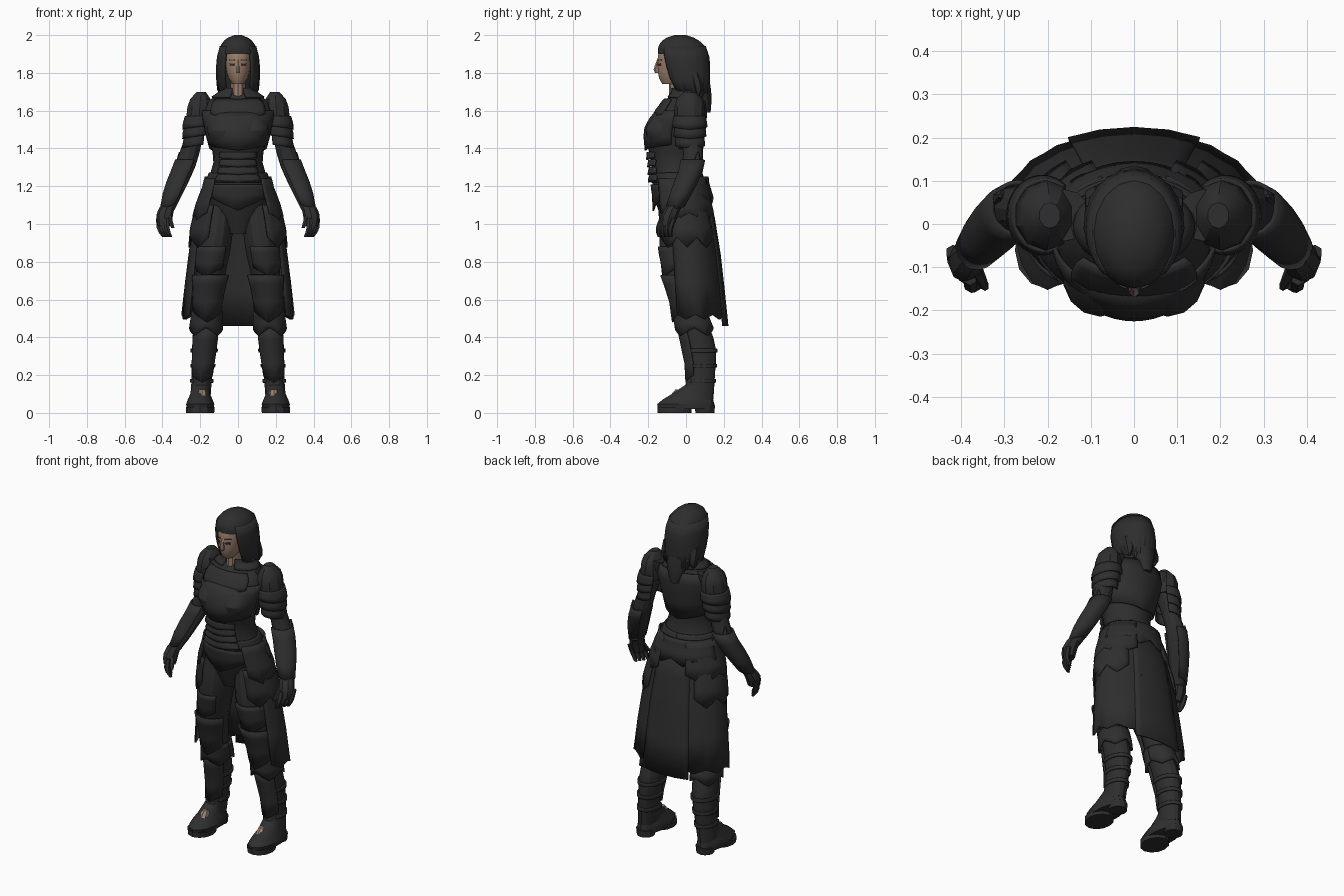
import bpy
import bmesh
import math
from math import radians
from mathutils import Vector

default_cube = bpy.data.objects.get("Cube")
if default_cube:
    bpy.data.objects.remove(default_cube, do_unlink=True)

FRONT, SIDE, BACK = 0, 90, 180


def material(name, *rgb):
    mat = bpy.data.materials.new(name)
    mat.use_nodes = True
    mat.diffuse_color = (*rgb, 1)
    shader = mat.node_tree.nodes["Principled BSDF"]
    shader.inputs["Base Color"].default_value = (*rgb, 1)
    shader.inputs["Roughness"].default_value = 0.8
    return mat


ARMOUR = material("charcoal armour", .028, .028, .028)
CLOTH = material("dark cloth", .027, .027, .028)
SKIN = material("skin", .33, .21, .15)
FEATURE = material("dark brown features", .07, .04, .03)


def centred(*rows):
    # Profile rows (z, y, x radius, y radius) on the middle plane
    return [(z, 0, y, rx, ry) for z, y, rx, ry in rows]


def round_rows(*rows):
    # Profile rows (z, x, y, radius) with circular sections
    return [(z, x, y, r, r) for z, x, y, r in rows]


def section(profile, z):
    # Smooth curve through the profile rows, sampled at one height
    last = len(profile) - 1
    k = max(i for i in range(last) if i == 0 or profile[i][0] <= z)
    before, low, high, after = (profile[min(max(i, 0), last)] for i in range(k - 1, k + 3))
    span = high[0] - low[0]
    t = min(max((z - low[0]) / span, 0), 1)
    p, q = Vector(low[1:]), Vector(high[1:])
    leave = (q - Vector(before[1:])) * span / (high[0] - before[0])
    arrive = (Vector(after[1:]) - p) * span / (after[0] - low[0])
    ease = t * t * (3 - 2 * t)
    return p.lerp(q, ease) + leave * t * (1 - t) ** 2 - arrive * t * t * (1 - t)


def ring_point(profile, z, degrees, lift=0.0, scale=1.0):
    x, y, rx, ry = section(profile, z)
    a = radians(degrees)
    return Vector((x + (rx + lift) * scale * math.sin(a), y - (ry + lift) * scale * math.cos(a), z))


def join_rows(bm, rows, closed):
    for lower, upper in zip(rows, rows[1:]):
        count = len(lower)
        for i in range(count if closed else count - 1):
            j = (i + 1) % count
            bm.faces.new((lower[i], lower[j], upper[j], upper[i]))


def finish(name, bm, mat, mirror, thick=0.0):
    bmesh.ops.recalc_face_normals(bm, faces=bm.faces)
    mesh = bpy.data.meshes.new(name)
    bm.to_mesh(mesh)
    bm.free()
    mesh.materials.append(mat)
    ob = bpy.data.objects.new(name, mesh)
    bpy.context.collection.objects.link(ob)
    bpy.ops.object.select_all(action='DESELECT')
    ob.select_set(True)
    bpy.context.view_layer.objects.active = ob
    bpy.ops.object.shade_smooth_by_angle(angle=radians(28))
    if thick:
        solid = ob.modifiers.new("thickness", 'SOLIDIFY')
        solid.thickness = thick
        solid.offset = 0
    if mirror:
        ob.modifiers.new("mirror", 'MIRROR')


def loft(name, profile, mat, sides=12, steps=4, mirror=False, bottom=None):
    # Solid body following a whole profile, or only its part above bottom
    start = profile[0][0] if bottom is None else bottom
    rise = (profile[-1][0] - start) / steps
    bm = bmesh.new()
    rows = [[bm.verts.new(ring_point(profile, start + rise * k, 360 * i / sides)) for i in range(sides)]
            for k in range(steps + 1)]
    join_rows(bm, rows, True)
    bm.faces.new(rows[0])
    bm.faces.new(rows[-1])
    finish(name, bm, mat, mirror)


def plate(name, profile, top, bottom, facing, half, mat=ARMOUR, lift=.008, flare=0.0,
          tip=0.0, teeth=1, fold=0.0, mirror=False, thick=.01):
    # Curved sheet over a body, with a pointed hem and optional folds
    count = 2 * teeth * max(2, round(half / 8 / teeth))
    steps = 4
    bm = bmesh.new()
    rows = []
    for k in range(steps + 1):
        t = k / steps
        row = []
        for i in range(count + 1):
            angle = facing + half * (2 * i / count - 1)
            ripple = 1 + fold * t * (-1) ** i
            p = ring_point(profile, top + (bottom - top) * t, angle, lift + flare * t, ripple)
            if k == steps:
                p.z -= tip * (1 - abs(2 * (i / count * teeth % 1) - 1))
            row.append(bm.verts.new(p))
        rows.append(row)
    join_rows(bm, rows, False)
    finish(name, bm, mat, mirror, thick)


# Torso and its armour
torso = centred((.95, -.02, .07, .08), (1.15, -.03, .18, .14), (1.33, -.06, .13, .125),
                (1.5, -.06, .165, .15), (1.63, -.015, .175, .11), (1.7, 0, .09, .07))
loft("torso", torso, CLOTH, sides=20, steps=14)
loft("bust", [(1.4, .07, -.09, .06, .09), (1.5, .078, -.12, .088, .094), (1.59, .08, -.07, .06, .08)],
     ARMOUR, sides=14, steps=6, mirror=True)
plate("breastplate", torso, 1.6, 1.42, FRONT, 85, tip=.03)
plate("chest_ridge", torso, 1.66, 1.58, FRONT, 48, lift=.012, tip=.03)
plate("backplate", torso, 1.65, 1.4, BACK, 80, lift=.01, tip=.04)
plate("collar", torso, 1.72, 1.67, BACK, 162, lift=.005)
plate("belt", torso, 1.27, 1.22, FRONT, 180, lift=.003)
plate("belly_plate", torso, 1.21, 1.14, FRONT, 50, lift=.004, tip=.07)
for i in range(4):
    z = 1.38 - i * .04
    plate(f"waist_lame_{i}", torso, z, z - .03, FRONT, 42, flare=.01, tip=.01)

# Head and face
face = centred((1.74, -.08, .03, .045), (1.78, -.07, .055, .075), (1.88, -.06, .07, .09), (1.95, -.05, .06, .08))
loft("face", face, SKIN, sides=16, steps=7)
loft("neck", centred((1.66, -.03, .04, .06), (1.78, -.03, .04, .06)), SKIN, steps=1)
loft("nose", centred((1.8, -.15, .012, .014), (1.815, -.15, .014, .022), (1.87, -.145, .007, .008)), SKIN, sides=6)
plate("eye", face, 1.85, 1.84, 27, 11, FEATURE, lift=.001, mirror=True, thick=.004)
plate("eyebrow", face, 1.87, 1.865, 27, 14, FEATURE, lift=.001, mirror=True, thick=.004)

# Hair
hair = centred((1.7, .025, .1, .095), (1.78, .005, .112, .118), (1.86, -.008, .11, .13), (1.93, -.02, .098, .128),
               (1.98, -.03, .064, .085), (2, -.03, .02, .03))
loft("hair_cap", hair, CLOTH, sides=16, steps=7, bottom=1.9)
plate("hair_sides", hair, 1.94, 1.71, BACK, 140, CLOTH, lift=-.004, tip=.03, teeth=6, fold=.02, thick=.015)
loft("back_hair", centred((1.59, .11, .025, .02), (1.68, .085, .06, .05), (1.86, .05, .08, .06)), CLOTH, steps=6)
for i in range(3):
    x = .03 * (i + 1)
    y = .11 - x / 2
    loft(f"hair_lock_{i}", round_rows((1.65 + x / 3, x, y, .006), (1.72, x, y, .026), (1.8, x, y - .02, .025)),
         CLOTH, sides=6, mirror=True)

# Arms and shoulder armour
arm = round_rows((1.07, .375, -.07, .036), (1.2, .325, -.01, .052), (1.32, .275, .035, .055),
                 (1.45, .235, .03, .05), (1.66, .16, .02, .06))
loft("arm", arm, CLOTH, steps=10, mirror=True)
plate("forearm_guard", arm, 1.34, 1.1, SIDE, 125, lift=.005, tip=.02, mirror=True)
loft("elbow_spike", round_rows((1.25, .3, .035, .03), (1.32, .305, .055, .028), (1.38, .31, .065, .004)),
     ARMOUR, sides=6, mirror=True)
shoulder = [(1.4, .23, .022, .048, .06), (1.56, .207, .02, .07, .08),
            (1.65, .2, .02, .062, .075), (1.7, .195, .02, .025, .03)]
loft("pauldron", shoulder, ARMOUR, sides=10, steps=4, mirror=True, bottom=1.54)
for i in range(3):
    z = 1.57 - i * .05
    plate(f"arm_lame_{i}", shoulder, z, z - .05, SIDE, 130, lift=0, flare=.012, tip=.02, mirror=True)

# Hands
loft("palm", round_rows((.99, .388, -.1, .036), (1.05, .388, -.085, .044), (1.1, .37, -.06, .038)),
     ARMOUR, sides=8, mirror=True)
for i in range(4):
    x = .38 + i * .013
    y = i * .02 - .125
    loft(f"finger_{i}", round_rows((.93, x - .025, y - .015, .009), (.97, x - .005, y - .02, .016),
                                   (1.03, x, y, .017)), ARMOUR, sides=6, mirror=True)
loft("thumb", round_rows((.98, .345, -.145, .01), (1.06, .375, -.09, .02)), ARMOUR, sides=6, mirror=True)

# Legs and boots
leg = [(.07, .2, .06, .055, .085), (.2, .19, .08, .056, .073), (.35, .177, .07, .066, .087),
       (.5, .165, .03, .07, .08), (.65, .155, 0, .072, .085), (.88, .125, -.03, .09, .11), (1.1, .095, -.02, .08, .1)]
loft("leg", leg, CLOTH, sides=14, steps=16, mirror=True)
plate("thigh_plate", leg, .88, .77, 20, 60, lift=.004, tip=.05, mirror=True)
plate("knee_guard", leg, .73, .54, FRONT, 65, lift=.025, flare=-.015, tip=.06, mirror=True)
plate("boot_cuff", leg, .54, .45, SIDE, 180, flare=.008, tip=.04, teeth=4, mirror=True)
plate("shin_plate", leg, .45, .2, FRONT, 60, lift=.005, tip=.04, mirror=True)
for i in range(3):
    z = .18 + i * .08
    plate(f"boot_strap_{i}", leg, z, z - .02, BACK, 130, lift=.002, mirror=True)

# Feet
foot = [(.02, .2, 0, .072, .148), (.05, .2, 0, .076, .15), (.1, .2, .03, .054, .105), (.15, .195, .07, .05, .07)]
loft("foot", foot, ARMOUR, sides=14, steps=5, mirror=True)
loft("sole", [(0, .2, -.06, .074, .09), (.03, .2, -.06, .076, .09)], CLOTH, steps=1, mirror=True)
loft("heel", round_rows((0, .2, .1, .05), (.04, .2, .1, .054)), CLOTH, steps=1, mirror=True)
loft("instep_skin", round_rows((.09, .19, -.06, .025), (.125, .19, -.035, .02)), SKIN, sides=7, steps=1, mirror=True)

# Long coat, open at the front
coat = centred((.46, .045, .3, .172), (.85, .015, .255, .16), (1.05, -.01, .22, .152), (1.22, -.035, .165, .14))
plate("coat_side", coat, 1.22, .52, 110, 50, CLOTH, lift=0, tip=.025, teeth=3, fold=.008, mirror=True)
plate("coat_back", coat, 1.22, .46, BACK, 30, CLOTH, lift=.002, fold=.005)

# Layered hip armour
plate("hip_plate_lower", coat, 1.1, .93, SIDE, 53, lift=.01, flare=.005, tip=.055, teeth=3, mirror=True)
plate("hip_plate_upper", coat, 1.24, 1.06, 100, 56, lift=.01, flare=.008, tip=.05, teeth=2, mirror=True)
plate("back_hip_plate", coat, 1.25, 1.14, BACK, 80, lift=.01, flare=.008, tip=.04, teeth=4)
